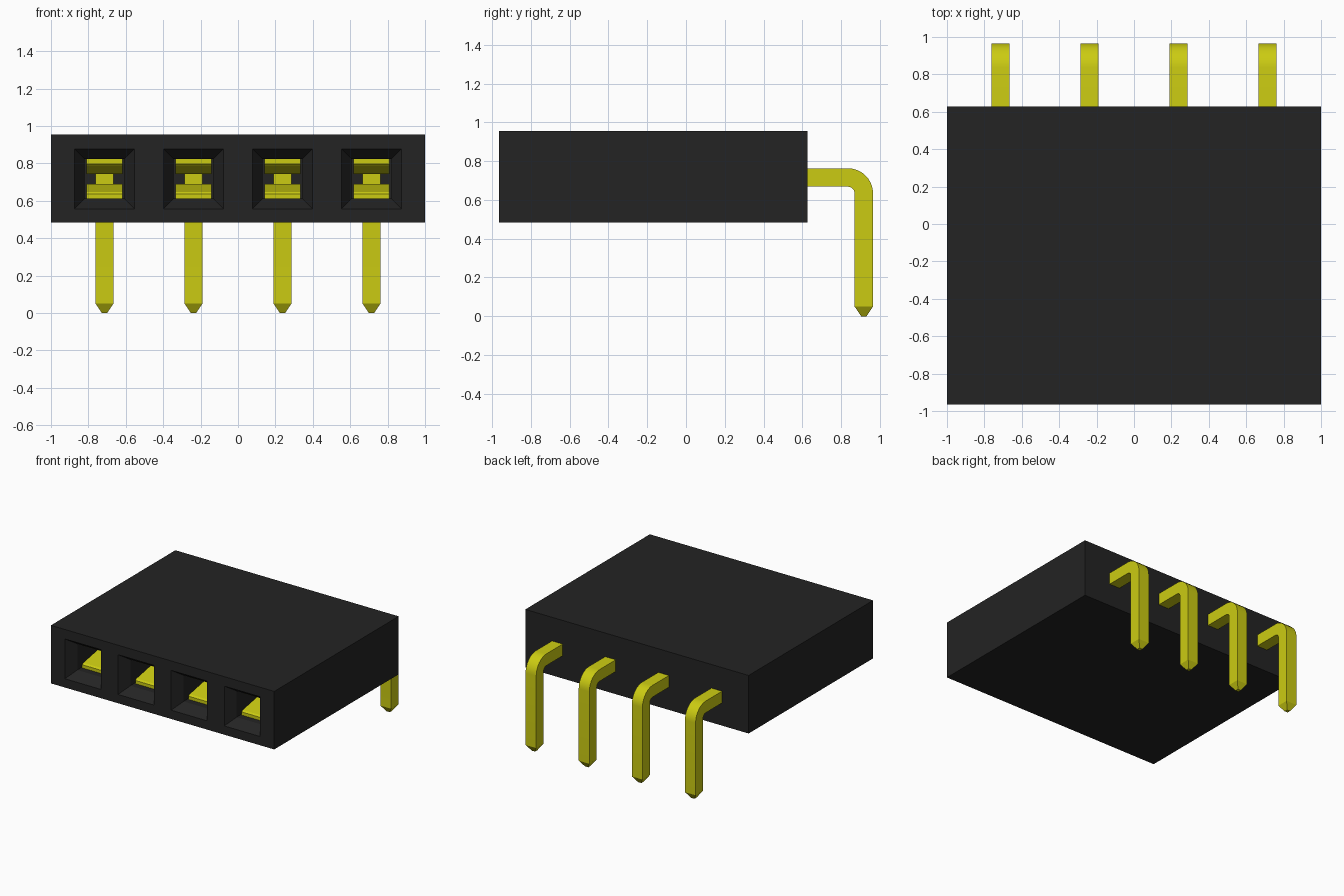
import bpy, bmesh, math
from mathutils import Vector

if "Cube" in bpy.data.objects:
    bpy.data.objects.remove(bpy.data.objects["Cube"], do_unlink=True)

PITCH = 0.476
XS = [(i - 1.5) * PITCH for i in range(4)]
MID = 0.717                      # height of the socket and pin centres
FRONT, BACK, LOW, HIGH = -0.965, 0.627, 0.485, 0.955
OPEN, HOLE = 0.161, 0.106        # half sizes of socket mouth and shaft
LEAD_IN, SHAFT_END = 0.08, 0.2
PIN = 0.0475                     # half width of a pin


def material(name, rgb, rough):
    m = bpy.data.materials.new(name)
    m.use_nodes = True
    m.diffuse_color = (*rgb, 1)
    bsdf = m.node_tree.nodes["Principled BSDF"]
    bsdf.inputs["Base Color"].default_value = (*rgb, 1)
    bsdf.inputs["Roughness"].default_value = rough
    return m


black = material("black plastic", (0.017, 0.017, 0.017), 0.6)
gold = material("yellow gold", (0.6, 0.6, 0.006), 0.4)


def make_object(name, bm, mat):
    bmesh.ops.recalc_face_normals(bm, faces=bm.faces)
    mesh = bpy.data.meshes.new(name)
    bm.to_mesh(mesh)
    bm.free()
    mesh.materials.append(mat)
    ob = bpy.data.objects.new(name, mesh)
    bpy.context.collection.objects.link(ob)
    return ob


# Housing: a box whose front is cut into cells, then inset into sockets
bm = bmesh.new()
bmesh.ops.create_cube(bm, size=1)
for v in bm.verts:
    v.co = (v.co.x * 2, FRONT if v.co.y < 0 else BACK, LOW if v.co.z < 0 else HIGH)
cuts = [((x + s * OPEN, 0, 0), (1, 0, 0)) for x in XS for s in (-1, 1)]
cuts += [((0, 0, MID + s * OPEN), (0, 0, 1)) for s in (-1, 1)]
for co, no in cuts:
    bmesh.ops.bisect_plane(bm, geom=bm.verts[:] + bm.edges[:] + bm.faces[:],
                           plane_co=co, plane_no=no)


def is_mouth(f):
    c = f.calc_center_median()
    return (c.y < FRONT + 0.001 and abs(c.z - MID) < 0.01
            and any(abs(c.x - x) < 0.01 for x in XS))


mouths = [f for f in bm.faces if is_mouth(f)]
# Sloped lead-in, then the straight shaft
bmesh.ops.inset_individual(bm, faces=mouths, thickness=OPEN - HOLE, use_even_offset=True)
for v in {v for f in mouths for v in f.verts}:
    v.co.y = FRONT + LEAD_IN
ends = bmesh.ops.extrude_discrete_faces(bm, faces=mouths)["faces"]
for v in {v for f in ends for v in f.verts}:
    v.co.y = SHAFT_END
make_object("housing", bm, black)


# Pin: a square section swept round a bend down to a blunt tip
def build_pin(name, x):
    radius, cy = 0.0825, 0.835
    cz = MID - 0.001 - radius
    path = [(0.1, cz + radius, 0, PIN)]
    for i in range(11):
        a = math.radians(9 * i)
        path.append((cy + radius * math.sin(a), cz + radius * math.cos(a), a, PIN))
    path += [(cy + radius, 0.05, math.pi / 2, PIN), (cy + radius, 0, math.pi / 2, 0.014)]
    bm = bmesh.new()
    rings = []
    for y, z, a, h in path:
        out = Vector((0, math.sin(a), math.cos(a)))
        rings.append([bm.verts.new(Vector((x + sx * h, y, z)) + out * so * h)
                      for sx, so in ((-1, -1), (1, -1), (1, 1), (-1, 1))])
    for r, s in zip(rings, rings[1:]):
        for i in range(4):
            j = (i + 1) % 4
            bm.faces.new((r[i], r[j], s[j], s[i]))
    bm.faces.new(rings[0])
    bm.faces.new(rings[-1])
    ob = make_object(name, bm, gold)
    bpy.ops.object.select_all(action='DESELECT')
    ob.select_set(True)
    bpy.context.view_layer.objects.active = ob
    bpy.ops.object.shade_smooth_by_angle(angle=math.radians(25))


# Contact: two mirrored spring blades that pinch towards the middle
BLADE = [(-0.835, 0.637), (-0.822, 0.648), (-0.6, 0.69), (-0.3, 0.645), (SHAFT_END, 0.645)]


def build_contact(name, x, half=0.097, thick=0.026):
    bm = bmesh.new()
    for side in (1, -1):
        loop = BLADE + [(y, z - thick) for y, z in reversed(BLADE)]
        left, right = [[bm.verts.new((x + s * half, y, MID + side * (z - MID)))
                        for y, z in loop] for s in (-1, 1)]
        n = len(loop)
        bm.faces.new(left)
        bm.faces.new(right)
        for i in range(n):
            j = (i + 1) % n
            bm.faces.new((left[i], left[j], right[j], right[i]))
    make_object(name, bm, gold)


for k, x in enumerate(XS, 1):
    build_pin(f"pin_{k}", x)
    build_contact(f"contact_{k}", x)
